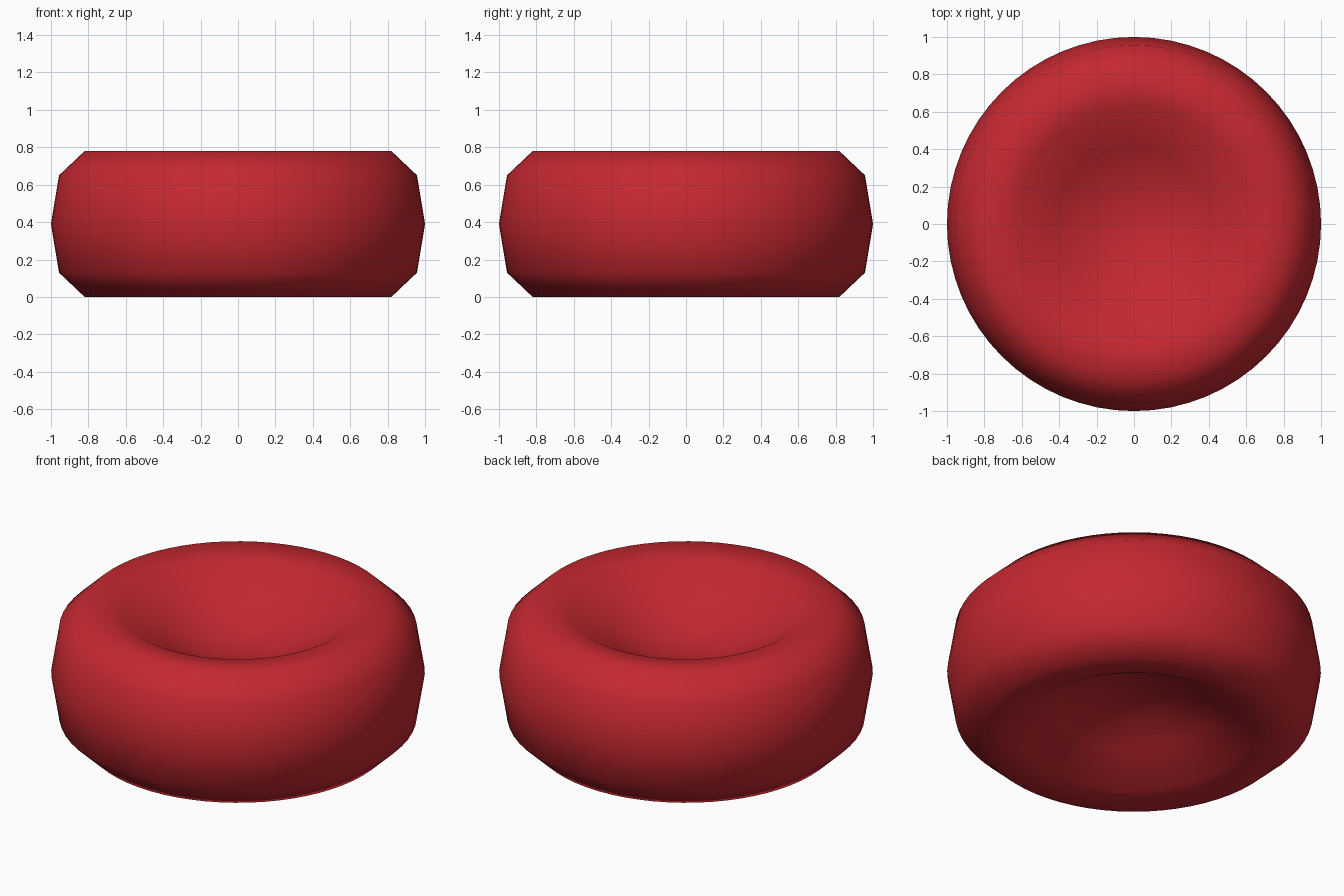
import bpy
import bmesh
from math import tau

cube = bpy.data.objects.get("Cube")
if cube:
    bpy.data.objects.remove(cube, do_unlink=True)

SIDES = 64
MID_Z = 0.39  # height of the equator

# Upper half of the cross-section: radius, height above the equator
half = [(0, 0.12), (0.21, 0.148), (0.41, 0.235), (0.63, 0.369),
        (0.82, 0.39), (0.957, 0.26), (1.0, 0)]
# Mirror below the equator to get the full dimpled outline
profile = half + [(r, -z) for r, z in reversed(half[:-1])]

# Red material
red = bpy.data.materials.new("deep red")
red.use_nodes = True
colour = (0.56, 0.021, 0.03, 1)
red.diffuse_color = colour
bsdf = next(n for n in red.node_tree.nodes if n.type == "BSDF_PRINCIPLED")
bsdf.inputs["Base Color"].default_value = colour

# Disc with a dimple on both faces, turned around the vertical axis
bm = bmesh.new()
verts = [bm.verts.new((r, 0, MID_Z + z)) for r, z in profile]
edges = [bm.edges.new(pair) for pair in zip(verts, verts[1:])]
bmesh.ops.spin(bm, geom=verts + edges, cent=(0, 0, 0), axis=(0, 0, 1),
               angle=tau, steps=SIDES)
bmesh.ops.remove_doubles(bm, verts=bm.verts, dist=0.001)
bmesh.ops.recalc_face_normals(bm, faces=bm.faces)
for face in bm.faces:
    face.smooth = True

mesh = bpy.data.meshes.new("dimpled_disc")
bm.to_mesh(mesh)
bm.free()
mesh.materials.append(red)
disc = bpy.data.objects.new("dimpled_disc", mesh)
bpy.context.collection.objects.link(disc)
